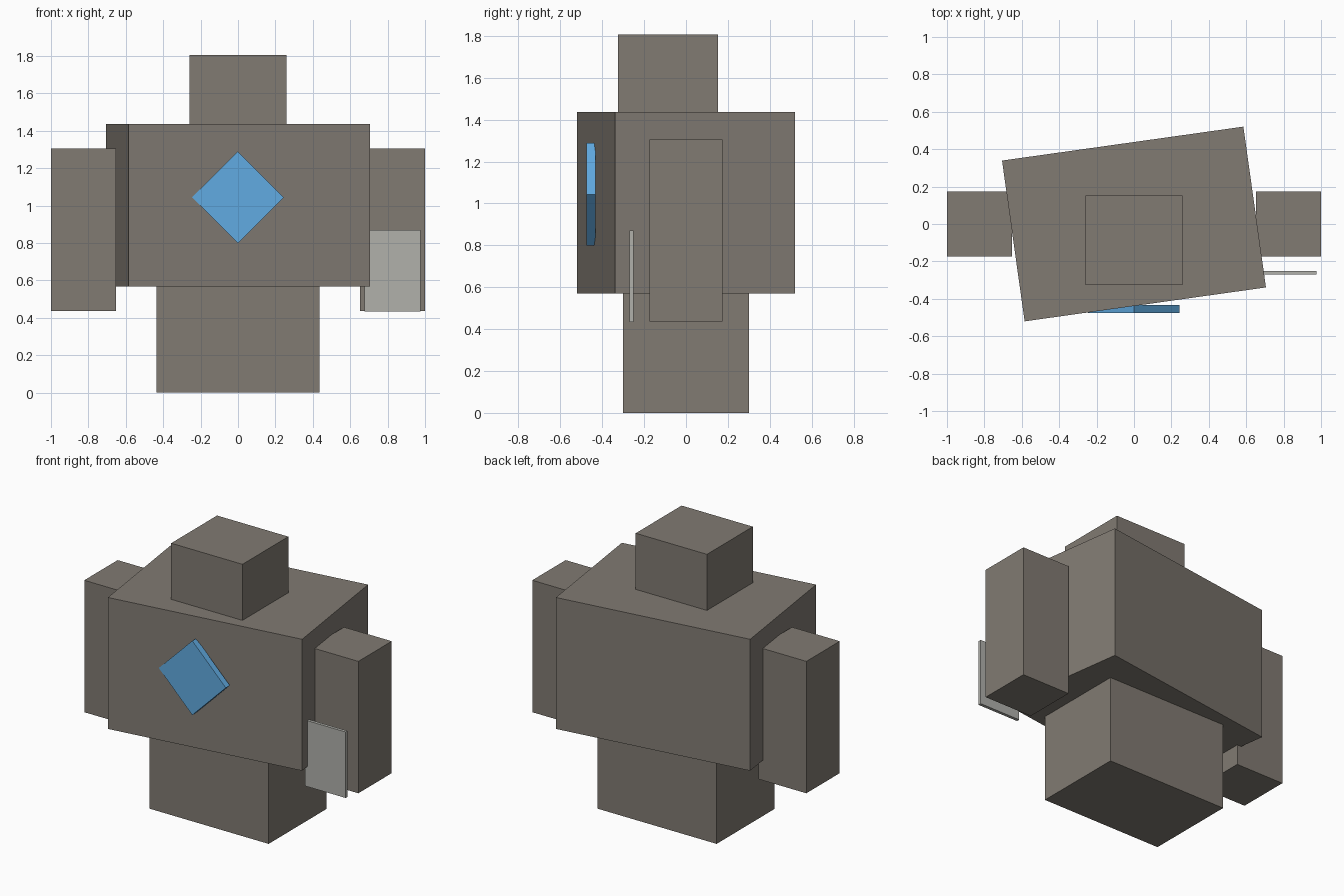
import bpy, bmesh
from math import radians
from mathutils import Matrix

if "Cube" in bpy.data.objects:
    bpy.data.objects.remove(bpy.data.objects["Cube"])


def material(name, rgb):
    mat = bpy.data.materials.new(name)
    mat.diffuse_color = (*rgb, 1)
    mat.use_nodes = True
    mat.node_tree.nodes["Principled BSDF"].inputs["Base Color"].default_value = mat.diffuse_color
    return mat


stone = material("stone", (0.22, 0.197, 0.17))
blue = material("blue", (0.12, 0.41, 0.76))
pale = material("pale_grey", (0.44, 0.44, 0.41))


def box(name, size, centre, mat, angle=0, axis='Z'):
    bm = bmesh.new()
    bmesh.ops.create_cube(bm, size=1)
    bm.transform(Matrix.Rotation(radians(angle), 4, axis) @ Matrix.Diagonal((*size, 1)))
    mesh = bpy.data.meshes.new(name)
    bm.to_mesh(mesh)
    bm.free()
    mesh.materials.append(mat)
    obj = bpy.data.objects.new(name, mesh)
    obj.location = centre
    bpy.context.collection.objects.link(obj)
    return obj


# Body: base, twisted torso, head set towards the front
box("base", (0.87, 0.604, 0.57), (0, 0, 0.285), stone)
box("torso", (1.303, 0.868, 0.867), (0, 0, 1.0025), stone, angle=8)
box("head", (0.52, 0.478, 0.37), (0, -0.086, 1.621), stone)

# Arms on both sides
for side, x in (("left", -0.826), ("right", 0.826)):
    box(side + "_arm", (0.348, 0.348, 0.87), (x, 0, 0.871), stone)

# Diamond plate on the chest
box("chest_diamond", (0.346, 0.042, 0.346), (-0.001, -0.454, 1.044), blue, angle=45, axis='Y')

# Thin panel in front of one arm
box("arm_panel", (0.298, 0.02, 0.435), (0.826, -0.26, 0.6525), pale)
